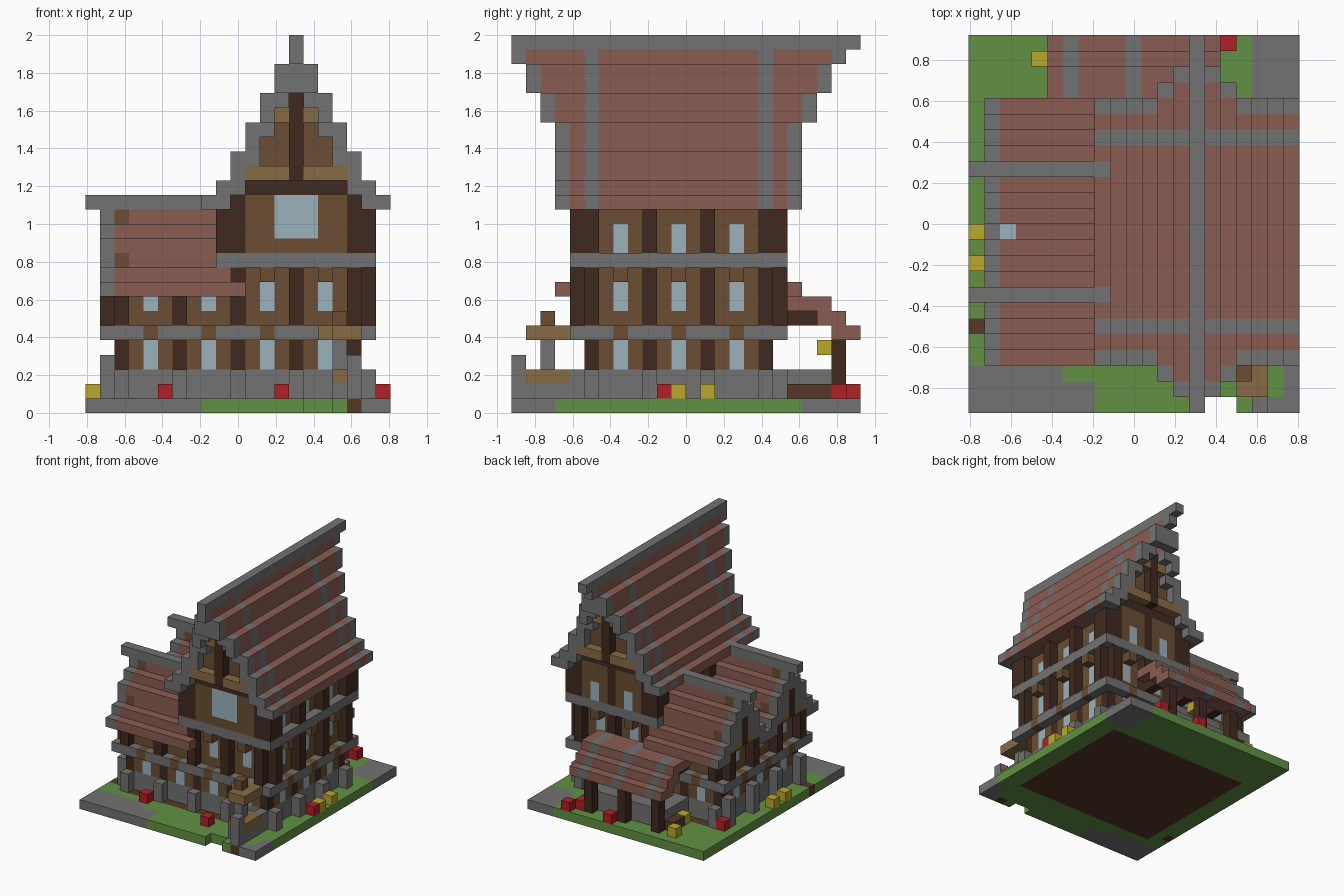
import bpy

cube = bpy.data.objects.get("Cube")
if cube:
    bpy.data.objects.remove(cube)

UNIT = 2 / 26
COLOURS = {
    "stone": (.168, .168, .168), "roof_tile": (.253, .107, .084),
    "plank": (.147, .076, .033), "dark_timber": (.051, .023, .014),
    "light_timber": (.243, .147, .059), "grass": (.119, .285, .055),
    "red_flower": (.448, .014, .018), "yellow_flower": (.491, .393, .025),
    "glass": (.33, .448, .507), "soil": (.09, .04, .019)}
mats = {}
for name, rgb in COLOURS.items():
    m = bpy.data.materials.new(name)
    m.use_nodes = True
    m.diffuse_color = (*rgb, 1)
    m.node_tree.nodes["Principled BSDF"].inputs["Base Color"].default_value = (*rgb, 1)
    mats[name] = m

cells = {}


def box(part, colour, xs, ys, zs, keep=False):
    """Fill inclusive block ranges; keep leaves earlier blocks alone."""
    span = [r if isinstance(r, tuple) else (r, r) for r in (xs, ys, zs)]
    for i in range(span[0][0], span[0][1] + 1):
        for j in range(span[1][0], span[1][1] + 1):
            for k in range(span[2][0], span[2][1] + 1):
                if not (keep and (i, j, k) in cells):
                    cells[i, j, k] = (part, colour)


def shell(part, colour, x0, x1, y0, y1, zs):
    box(part, colour, (x0, x1), y0, zs)
    box(part, colour, (x0, x1), y1, zs)
    box(part, colour, x0, (y0, y1), zs)
    box(part, colour, x1, (y0, y1), zs)


def facade(place, pillars, windows, floors):
    """place(t, out) gives the column at t along a wall, out blocks in front of it."""
    for low, high, outward in floors:
        for t in pillars:
            box("timber_posts", "dark_timber", *place(t, outward), (low, high))
        for t in windows:
            box("windows", "glass", *place(t, 0), (low + (low == 6), min(low + (low == 6) + 1, high)))
            if low == 6 and high == 9:
                box("corbels", "plank", *place(t, 1), 9)
            if low == 3:
                box("corbels", "plank", *place(t, 1), 5)
    for t in pillars:
        box("buttresses", "stone", *place(t, 1), (1, 2))


# Ground slab
box("ground", "grass", (0, 20), (0, 23), 0)
box("ground", "stone", (0, 5), (0, 2), 0)
box("ground", "stone", (6, 7), (0, 1), 0)
box("ground", "stone", (17, 20), (0, 2), 0)
box("ground", "grass", (17, 19), (1, 2), 0)
box("ground", "grass", 17, 0, 0)
box("ground", "stone", (18, 20), (20, 23), 0)
box("ground", "soil", (2, 18), (4, 18), 0)
box("ground", "soil", 18, 0, 0)
for notch in (15, 16):
    del cells[notch, 0, 0]

# Walls and foundations of the side wing and the main house
shell("wing_walls", "plank", 2, 10, 5, 17, (3, 8))
shell("house_walls", "plank", 10, 18, 5, 17, (3, 13))
shell("foundation", "stone", 2, 18, 5, 17, (1, 2))
for low_x, z in ((1, 5), (9, 10)):
    shell("stone_belts", "stone", low_x, 19, 4, 18, z)

# Posts and windows
LOW, MID, TOP = (3, 5, 0), (6, 9, 1), (11, 13, 1)
WING = (6, 8, 1)
along_y, panes_y = (5, 9, 13, 17), (7, 11, 15)
front = lambda t, out: (t, 5 - out)
back = lambda t, out: (t, 17 + out)
right = lambda t, out: (18 + out, t)
wing_left = lambda t, out: (2 - out, t)
house_left = lambda t, out: (10 - out, t)
for side in (front, back):
    facade(side, (2, 6, 10), (4, 8), (LOW, WING))
    facade(side, (10, 14, 18), (12, 16), (LOW, MID, TOP))
facade(right, along_y, panes_y, (LOW, MID, TOP))
facade(wing_left, along_y, panes_y, (LOW, WING))
for t in along_y:
    box("timber_posts", "dark_timber", *house_left(t, 1), (9, 13))
    box("buttresses", "stone", 1, t, (1, 3))

# House gables
TOPS = (26, 24, 22, 20, 18, 16, 15)
for y, out in ((4, 3), (18, 19)):
    for d in range(5):
        for x in (14 - d, 14 + d):
            box("gable_walls", "plank", x, y, (11 if d < 4 else 13, TOPS[d] - 3))
    box("gable_walls", "plank", (11, 17), y, (11, 14))
    box("gable_beams", "dark_timber", (10, 18), y, 15)
    box("gable_beams", "light_timber", (11, 17), out, 16)
    for x in (13, 15):
        box("gable_beams", "light_timber", x, out, 20)
    box("gable_beams", "dark_timber", 14, out, (16, 21))
    for x in (9, 10, 18, 19):
        box("timber_posts", "dark_timber", x, y, (11, 14))
box("windows", "glass", (13, 15), 4, (12, 14))
box("gable_beams", "dark_timber", 14, 18, (11, 14))
for x in (12, 16):
    box("windows", "glass", x, 18, (11, 12))

# House roof: stepped courses, flaring outward near the ridge
for d, top in enumerate(TOPS):
    for x in {14 - d, 14 + d}:
        for z in range(max(top - (4 if d == 0 else 3), 14), top):
            e = 0 if z >= 24 else 1 if z >= 22 else 2 if z >= 20 else 3
            start, end = e, 23 if z == 25 else 22 - e
            if z >= top - 2:
                tile = "stone" if z == 25 else "roof_tile"
                box("house_roof", tile, x, (start, end), z)
                for y in (5, 17):
                    box("house_roof", "stone", x, y, z)
            for y in (start, end):
                box("house_roof", "stone", x, y, z)

# Wing roof: twin cross gables
for centre in (7, 15):
    for d, top in enumerate((15, 13, 12, 10, 9)):
        for y in {centre - d, centre + d}:
            low = max(top - 3, 8)
            if d < 4:
                box("wing_gables", "plank", 2, y, (8, top - 2))
            box("wing_roof", "stone", 1, y, (low, top - 1), True)
            box("wing_roof", "roof_tile", (2, 10 if y == 3 else 9), y,
                (max(top - 2, 8), top - 1), True)
    box("wing_roof", "stone", (0, 8), centre, 14)
    box("wing_gables", "light_timber", 1, (centre - 2, centre + 2), 9, True)
    box("wing_gables", "dark_timber", 1, centre, (9, 11))
    for y in (centre - 1, centre + 1):
        box("windows", "glass", 2, y, 10)

# Back porch
box("porch_floor", "soil", (5, 15), (19, 21), 1)
box("porch_floor", "stone", (6, 14), (18, 21), (1, 2))
for y, z in (((19, 21), 7), ((21, 22), 6), ((22, 23), 5)):
    box("porch_roof", "roof_tile", (5, 15), y, z, True)
    for x in (6, 10, 14):
        box("porch_roof", "stone", x, y, z)
for x in (6, 10, 14):
    box("porch_posts", "dark_timber", x, 22, (1, 4))
    box("porch_posts", "dark_timber", x, (18, 20), 6)
box("lantern", "yellow_flower", 10, 21, 4)

# Front entrance
box("entrance_step", "light_timber", (17, 18), (1, 3), 2)
box("entrance_step", "stone", (17, 18), (1, 3), 1)
box("entrance_canopy", "light_timber", (17, 18), (1, 3), 5)
box("entrance_canopy", "light_timber", 16, 3, 5)
box("entrance_post", "stone", 17, 2, (3, 5))
box("entrance_canopy", "plank", 17, 2, 6)
box("gate_post", "stone", 18, 0, (1, 3))

# Flowers
for x, y in ((5, 3), (13, 2), (20, 10), (16, 23), (15, 22), (11, 23), (1, 18)):
    box("red_flowers", "red_flower", x, y, 1)
for x, y in ((0, 9), (0, 11), (4, 22), (5, 19), (20, 11), (20, 13)):
    box("yellow_flowers", "yellow_flower", x, y, 1)
box("ground", "soil", 0, 5, 0)

# Turn the blocks into one mesh per part, keeping only exposed faces
parts = {}
for cell, (part, colour) in cells.items():
    parts.setdefault(part, []).append((cell, colour))
for part, blocks in parts.items():
    verts, faces, slots = {}, [], []
    used = sorted({c for _, c in blocks})
    for cell, colour in blocks:
        for axis in range(3):
            for side in (0, 1):
                near = list(cell)
                near[axis] += 2 * side - 1
                if tuple(near) in cells:
                    continue
                face = []
                for u, v in ((0, 0), (1, 0), (1, 1), (0, 1)):
                    p = list(cell)
                    p[axis] += side
                    p[(axis + 1) % 3] += u
                    p[(axis + 2) % 3] += v
                    face.append(verts.setdefault(tuple(p), len(verts)))
                faces.append(face if side else face[::-1])
                slots.append(used.index(colour))
    mesh = bpy.data.meshes.new(part)
    mesh.from_pydata([((x - 10.5) * UNIT, (y - 12) * UNIT, z * UNIT) for x, y, z in verts], [], faces)
    for c in used:
        mesh.materials.append(mats[c])
    mesh.polygons.foreach_set("material_index", slots)
    mesh.update()
    bpy.context.scene.collection.objects.link(bpy.data.objects.new(part, mesh))
